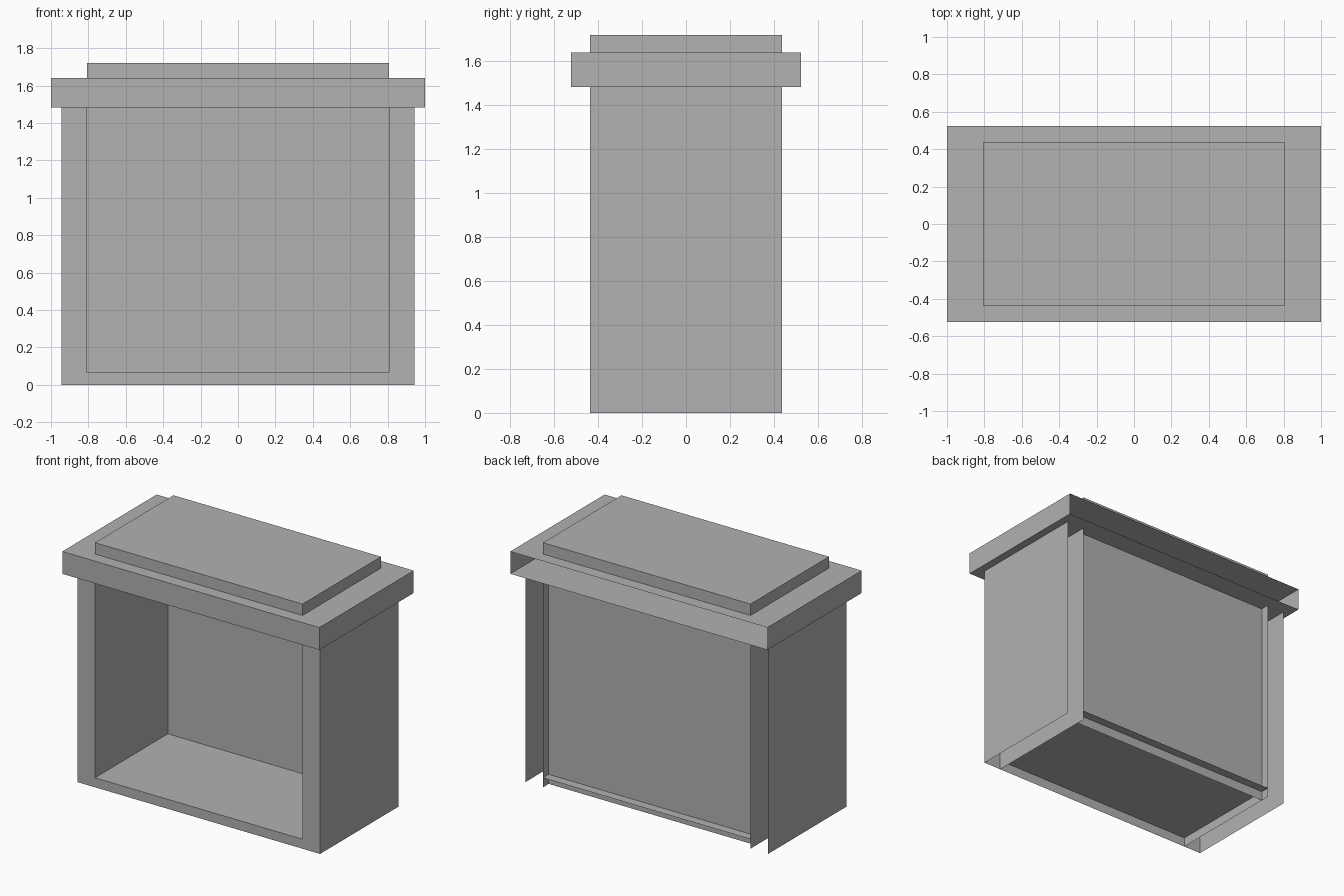
import bpy
import bmesh

cube = bpy.data.objects.get("Cube")
if cube:
    bpy.data.objects.remove(cube, do_unlink=True)

# One plain grey for the whole piece
grey = bpy.data.materials.new("plain_grey")
grey.use_nodes = True
colour = (0.445, 0.445, 0.445, 1)
grey.diffuse_color = colour
grey.node_tree.nodes["Principled BSDF"].inputs["Base Color"].default_value = colour

# Main dimensions
BODY_X, BODY_Y, BODY_Z = 0.944, 0.436, 1.483
INNER_X, FLOOR_Z, BACK_Y = 0.807, 0.067, 0.373
LID_X, LID_Y, LID_Z, TOP_Z = 1.0, 0.524, 1.64, 1.72


def finish(name, bm):
    mesh = bpy.data.meshes.new(name)
    bm.to_mesh(mesh)
    bm.free()
    mesh.materials.append(grey)
    obj = bpy.data.objects.new(name, mesh)
    bpy.context.collection.objects.link(obj)
    return obj


def sheet(name, points):
    """A single flat panel."""
    bm = bmesh.new()
    bm.faces.new([bm.verts.new(p) for p in points])
    return finish(name, bm)


def open_box(name, half_x, half_y, z0, z1, open_side):
    """A box shell lacking the face that looks along open_side."""
    bm = bmesh.new()
    bmesh.ops.create_cube(bm, size=2)
    bm.normal_update()
    drop = [f for f in bm.faces
            if sum(a * b for a, b in zip(f.normal, open_side)) > 0.9]
    bmesh.ops.delete(bm, geom=drop, context='FACES')
    for v in bm.verts:
        v.co = (v.co.x * half_x, v.co.y * half_y, z1 if v.co.z > 0 else z0)
    return finish(name, bm)


def side_panel(name, x):
    ring = [(x, -BODY_Y, 0), (x, BODY_Y, 0), (x, BODY_Y, BODY_Z), (x, -BODY_Y, BODY_Z)]
    return sheet(name, ring)


# Outer walls and the opening's inner walls
for side, s in (("left", 1), ("right", -1)):
    side_panel(side + "_outer_wall", s * BODY_X)
    side_panel(side + "_inner_wall", s * INNER_X)
    # Front upright beside the opening
    a, b = sorted((s * INNER_X, s * BODY_X))
    sheet(side + "_front_upright",
          [(a, -BODY_Y, 0), (b, -BODY_Y, 0), (b, -BODY_Y, BODY_Z), (a, -BODY_Y, BODY_Z)])

# Sill, floor and recessed back of the opening
sheet("front_sill", [(-INNER_X, -BODY_Y, 0), (INNER_X, -BODY_Y, 0),
                     (INNER_X, -BODY_Y, FLOOR_Z), (-INNER_X, -BODY_Y, FLOOR_Z)])
sheet("opening_floor", [(-INNER_X, -BODY_Y, FLOOR_Z), (INNER_X, -BODY_Y, FLOOR_Z),
                        (INNER_X, BODY_Y, FLOOR_Z), (-INNER_X, BODY_Y, FLOOR_Z)])
sheet("back_panel", [(-INNER_X, BACK_Y, 0), (INNER_X, BACK_Y, 0),
                     (INNER_X, BACK_Y, BODY_Z), (-INNER_X, BACK_Y, BODY_Z)])

# Overhanging shelf, hollow and open at the back
open_box("mantel_shelf", LID_X, LID_Y, BODY_Z, LID_Z, (0, 1, 0))

# Raised slab on top of the shelf
open_box("top_slab", INNER_X, BODY_Y, LID_Z, TOP_Z, (0, 0, -1))
